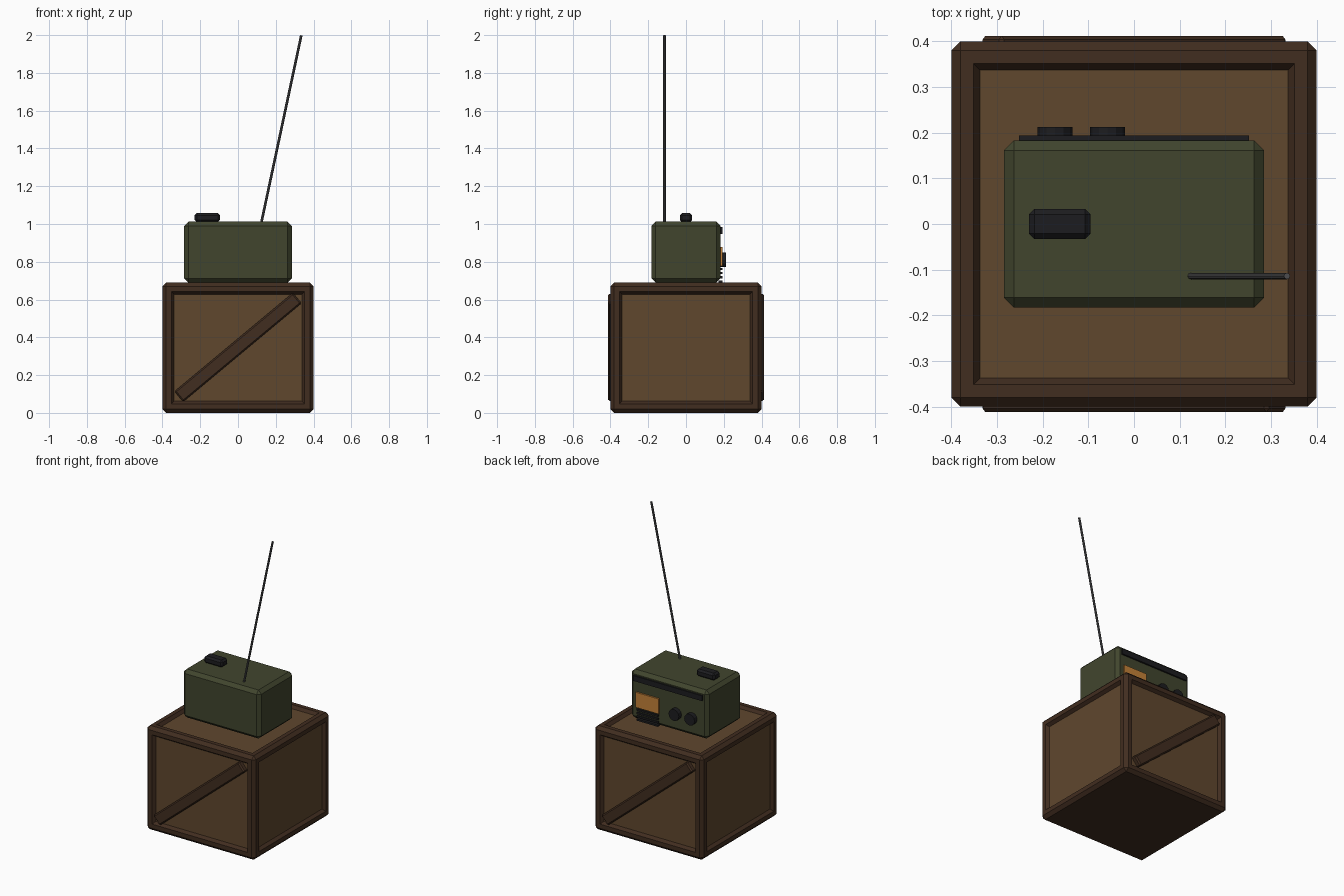
import bpy, bmesh, math
from mathutils import Matrix, Vector

if "Cube" in bpy.data.objects:
    bpy.data.objects.remove(bpy.data.objects["Cube"])


def material(name, rgb):
    m = bpy.data.materials.new(name)
    m.diffuse_color = (*rgb, 1)
    m.use_nodes = True
    m.node_tree.nodes["Principled BSDF"].inputs["Base Color"].default_value = m.diffuse_color
    return m


PANEL = material("panel_wood", (0.115, 0.063, 0.027))
FRAME = material("frame_wood", (0.053, 0.026, 0.014))
GREEN = material("olive_paint", (0.053, 0.06, 0.027))
BLACK = material("black_plastic", (0.012, 0.012, 0.014))
AMBER = material("amber_display", (0.55, 0.22, 0.04))
STEEL = material("dark_steel", (0.08, 0.08, 0.085))


def finish(bm, name, *mats):
    bmesh.ops.recalc_face_normals(bm, faces=bm.faces)
    me = bpy.data.meshes.new(name)
    bm.to_mesh(me)
    bm.free()
    for m in mats:
        me.materials.append(m)
    ob = bpy.data.objects.new(name, me)
    bpy.context.collection.objects.link(ob)
    return ob


def box_bm(lo, hi, bevel=0.0):
    lo, hi = Vector(lo), Vector(hi)
    bm = bmesh.new()
    bmesh.ops.create_cube(bm, size=1, matrix=Matrix.Translation((lo + hi) / 2) @ Matrix.Diagonal((*(hi - lo), 1)))
    if bevel:
        bmesh.ops.bevel(bm, geom=bm.edges[:], offset=bevel, segments=1, affect='EDGES')
    return bm


def box(name, lo, hi, mat, bevel=0.0):
    return finish(box_bm(lo, hi, bevel), name, mat)


def rod(name, a, b, r, sides, mat):
    a, b = Vector(a), Vector(b)
    d = b - a
    bm = bmesh.new()
    bmesh.ops.create_cone(bm, cap_ends=True, segments=sides, radius1=r, radius2=r, depth=d.length,
                          matrix=Matrix.Translation((a + b) / 2) @ d.to_track_quat('Z', 'Y').to_matrix().to_4x4())
    return finish(bm, name, mat)


# Crate: bevelled box with recessed panels on every side but the bottom
bm = box_bm((-0.4, -0.4, 0), (0.4, 0.4, 0.69), 0.02)
bm.normal_update()
sides = [f for f in bm.faces if f.calc_area() > 0.2 and f.normal.z > -0.5]
bmesh.ops.inset_individual(bm, faces=sides, thickness=0.04)
bmesh.ops.inset_individual(bm, faces=sides, thickness=0.02, depth=-0.02)
for f in sides:
    f.material_index = 1
finish(bm, "crate", FRAME, PANEL)

# Diagonal braces on front and back
for name, turn in (("front_brace", 0), ("back_brace", math.pi)):
    bm = box_bm((-0.408, -0.025, -0.036), (0.408, 0.025, 0.036), 0.008)
    bm.transform(Matrix.Rotation(turn, 4, 'Z') @ Matrix.Translation((0, -0.387, 0.347))
                 @ Matrix.Rotation(-math.radians(39.8), 4, 'Y'))
    finish(bm, name, FRAME)

# Radio body and top handle
box("radio_body", (-0.285, -0.183, 0.69), (0.285, 0.183, 1.012), GREEN, 0.022)
box("radio_handle", (-0.23, -0.033, 1.01), (-0.095, 0.033, 1.058), BLACK, 0.012)

# Controls on the back face of the radio
box("trim_strip", (-0.252, 0.175, 0.948), (0.252, 0.194, 0.983), BLACK)
box("display", (0.065, 0.175, 0.777), (0.237, 0.194, 0.877), AMBER)
for i, x in enumerate((-0.173, -0.058)):
    rod(f"knob_{i + 1}", (x, 0.175, 0.81), (x, 0.212, 0.81), 0.038, 12, BLACK)
for i in range(4):
    z = 0.696 + 0.022 * i
    box(f"speaker_slat_{i + 1}", (0.072, 0.172, z - 0.006), (0.228, 0.193, z + 0.006), BLACK)

# Leaning antenna
rod("antenna", (0.122, -0.114, 1.0), (0.335, -0.114, 1.9985), 0.007, 8, STEEL)
